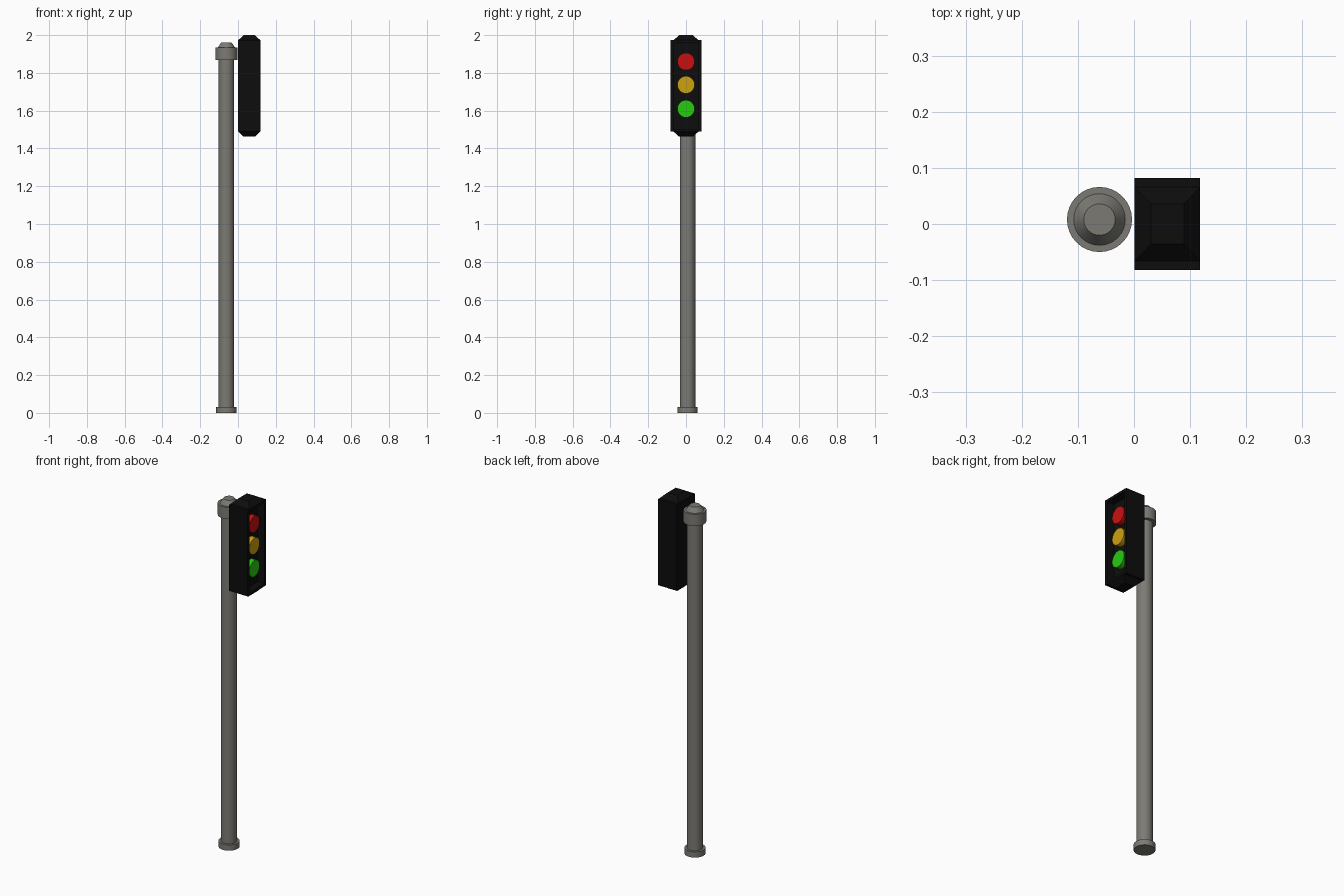
import bpy, bmesh, math
from mathutils import Matrix

if "Cube" in bpy.data.objects:
    bpy.data.objects.remove(bpy.data.objects["Cube"])


def material(name, rgb):
    m = bpy.data.materials.new(name)
    m.diffuse_color = (*rgb, 1)
    m.use_nodes = True
    m.node_tree.nodes["Principled BSDF"].inputs["Base Color"].default_value = m.diffuse_color
    return m


def finish(bm, name, mat=None, smooth=False):
    bmesh.ops.recalc_face_normals(bm, faces=bm.faces)
    me = bpy.data.meshes.new(name)
    bm.to_mesh(me)
    bm.free()
    ob = bpy.data.objects.new(name, me)
    bpy.context.collection.objects.link(ob)
    if mat:
        me.materials.append(mat)
    if smooth:
        bpy.context.view_layer.objects.active = ob
        ob.select_set(True)
        bpy.ops.object.shade_smooth_by_angle(angle=math.radians(30))
        ob.select_set(False)
    return ob


def lathe(name, profile, x, y, n=32):
    bm = bmesh.new()
    rings = [[bm.verts.new((x + r * math.cos(2 * math.pi * i / n),
                            y + r * math.sin(2 * math.pi * i / n), z))
              for i in range(n)] for r, z in profile]
    for a, b in zip(rings, rings[1:]):
        for i in range(n):
            j = (i + 1) % n
            bm.faces.new((a[i], a[j], b[j], b[i]))
    bm.faces.new(rings[0])
    bm.faces.new(rings[-1])
    return finish(bm, name, GREY, smooth=True)


def hull_box(name, lower, upper, mat):
    """Solid between two horizontal rectangles (x0, x1, y0, y1, z)."""
    bm = bmesh.new()
    for x0, x1, y0, y1, z in (lower, upper):
        for x in (x0, x1):
            for y in (y0, y1):
                bm.verts.new((x, y, z))
    v = list(bm.verts)
    for f in ((0, 1, 3, 2), (4, 5, 7, 6), (0, 1, 5, 4),
              (2, 3, 7, 6), (0, 2, 6, 4), (1, 3, 7, 5)):
        bm.faces.new([v[i] for i in f])
    return finish(bm, name, mat)


GREY = material("pole_grey", (0.20, 0.195, 0.175))
BLACK = material("housing_black", (0.004, 0.004, 0.004))

# Pole with base ring and collared, tapered cap
lathe("pole", [(0.054, 0), (0.054, 0.032), (0.041, 0.032), (0.041, 1.868),
               (0.058, 1.868), (0.058, 1.934), (0.046, 1.934), (0.028, 1.96)],
      -0.0615, 0.008)

# Housing: back panel, side plates, and tapered top and bottom caps
X0, X1, Y, YI = 0.001, 0.118, 0.082, 0.066
ZB, ZT = 1.489, 1.973
hull_box("back_panel", (X0, 0.075, -YI, YI, ZB), (X0, 0.075, -YI, YI, ZT), BLACK)
for side, (a, b) in {"left": (-Y, -YI), "right": (YI, Y)}.items():
    hull_box("side_plate_" + side, (X0, X1, a, b, ZB), (X0, X1, a, b, ZT), BLACK)
for name, z0, z1, z2 in (("top_cap", ZT - 0.014, ZT, 2.0), ("bottom_cap", ZB + 0.014, ZB, 1.462)):
    wide = (X0, X1, -YI, YI)
    hull_box(name + "_plate", (*wide, z0), (*wide, z1), BLACK)
    hull_box(name, (*wide, z1), (0.03, 0.089, -0.036, 0.036, z2), BLACK)

# Lamps: short cylinders facing +x
for name, z, rgb in (("red", 1.86, (0.6, 0.005, 0.005)),
                     ("amber", 1.737, (0.6, 0.36, 0.005)),
                     ("green", 1.61, (0.02, 0.6, 0.005))):
    bm = bmesh.new()
    bmesh.ops.create_cone(bm, cap_ends=True, segments=32, radius1=0.046, radius2=0.046, depth=0.04,
                          matrix=Matrix.Translation((0.083, 0, z)) @ Matrix.Rotation(math.pi / 2, 4, 'Y'))
    finish(bm, name + "_lamp", material(name, rgb), smooth=True)
